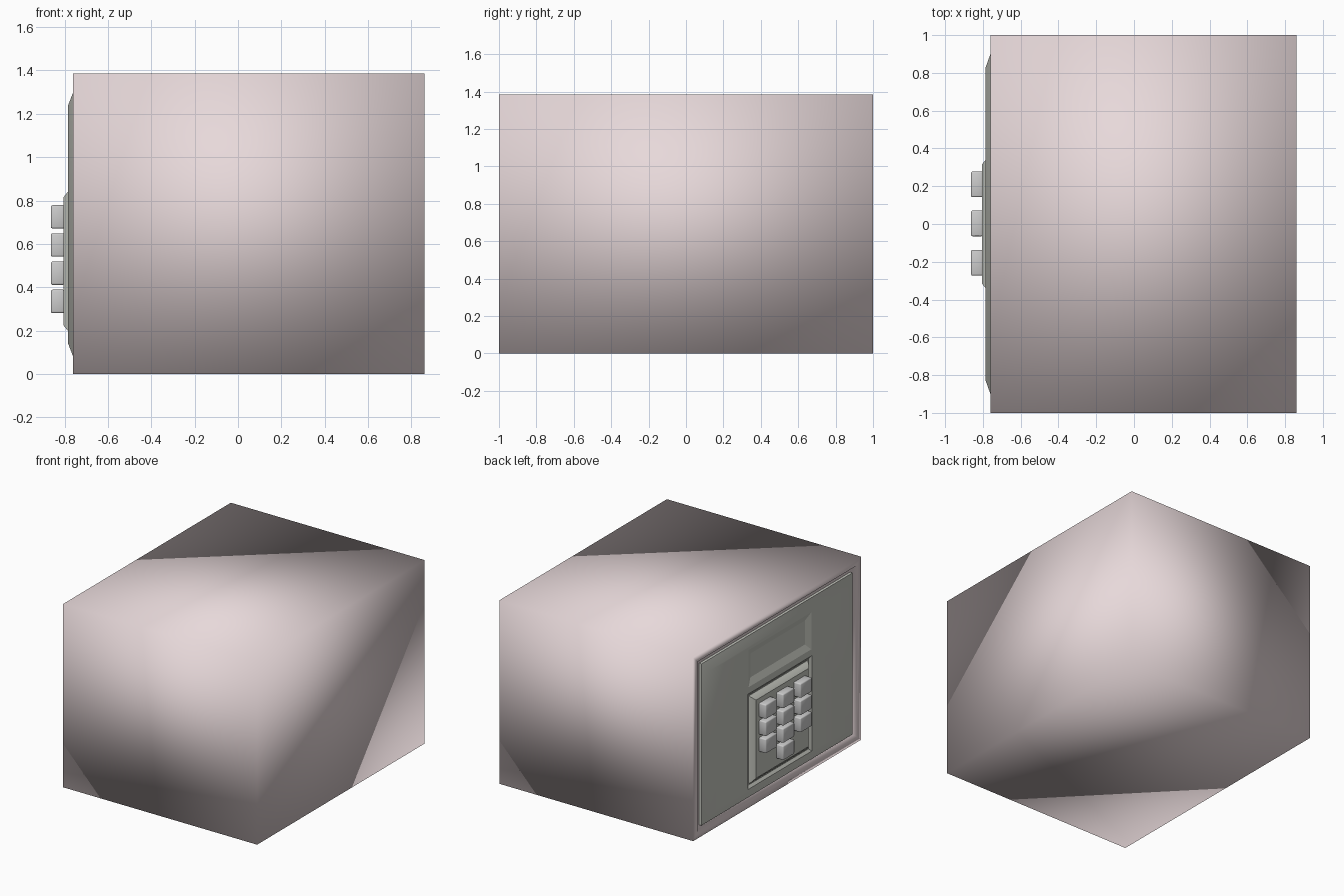
import bpy, bmesh

if "Cube" in bpy.data.objects:
    bpy.data.objects.remove(bpy.data.objects["Cube"])


def material(name, rgb):
    m = bpy.data.materials.new(name)
    m.diffuse_color = (*rgb, 1)
    m.use_nodes = True
    m.node_tree.nodes["Principled BSDF"].inputs["Base Color"].default_value = m.diffuse_color
    return m


PINK = material("body_paint", (0.80, 0.69, 0.70))
PANEL = material("panel_grey", (0.55, 0.56, 0.51))


def finish(bm, name, mat=None):
    bmesh.ops.recalc_face_normals(bm, faces=bm.faces[:])
    me = bpy.data.meshes.new(name)
    bm.to_mesh(me)
    bm.free()
    ob = bpy.data.objects.new(name, me)
    bpy.context.collection.objects.link(ob)
    if mat:
        me.materials.append(mat)
    return ob


def slab(name, rings, mat=None):
    """Closed stack of rectangles facing -x; each ring is (x, y0, y1, z0, z1)."""
    bm = bmesh.new()
    loops = [[bm.verts.new(p) for p in ((x, a, c), (x, b, c), (x, b, d), (x, a, d))]
             for x, a, b, c, d in rings]
    bm.faces.new(loops[0])
    bm.faces.new(loops[-1])
    for lo, hi in zip(loops, loops[1:]):
        for i in range(4):
            j = (i + 1) % 4
            bm.faces.new((lo[i], lo[j], hi[j], hi[i]))
    return finish(bm, name, mat)


def smooth(ob, angle=0.6):
    bpy.ops.object.select_all(action='DESELECT')
    ob.select_set(True)
    bpy.context.view_layer.objects.active = ob
    bpy.ops.object.shade_smooth_by_angle(angle=angle)


# Body: one fully smooth-shaded box with a shallow door rebate on the -x side
body = slab("safe_body", [
    (0.86, -1, 1, 0, 1.385),
    (-0.76, -1, 1, 0, 1.385),
    (-0.76, -0.95, 0.95, 0.045, 1.335),
    (-0.74, -0.93, 0.93, 0.06, 1.32)], PINK)
body.data.shade_smooth()

# Door panel with a chamfered rim
door = slab("door", [
    (-0.73, -0.90, 0.90, 0.08, 1.30),
    (-0.76, -0.90, 0.90, 0.08, 1.30),
    (-0.785, -0.83, 0.83, 0.145, 1.235)], PANEL)
smooth(door)


# Sloped recesses for the display and the keypad
def recess(name, y, z0, z1, inset, depth):
    cutter = slab(name, [
        (-0.785 + depth, -y + inset, y - inset, z0 + inset, z1 - inset),
        (-0.785, -y, y, z0, z1),
        (-0.85, -y, y, z0, z1)], PANEL)
    cutter.hide_render = True
    cutter.hide_viewport = True
    cutter.display_type = 'WIRE'
    mod = door.modifiers.new(name, 'BOOLEAN')
    mod.operation = 'DIFFERENCE'
    mod.solver = 'EXACT'
    mod.object = cutter


recess("display_recess", 0.375, 0.93, 1.21, 0.05, 0.02)
recess("keypad_recess", 0.38, 0.16, 0.88, 0.02, 0.015)

# Raised keypad plate
plate = slab("keypad_plate", [
    (-0.765, -0.355, 0.355, 0.185, 0.855),
    (-0.785, -0.34, 0.34, 0.20, 0.84),
    (-0.805, -0.315, 0.315, 0.225, 0.815)], PANEL)
smooth(plate)

# Buttons: three rows of three plus one in the middle of the bottom row
for row, z in enumerate((0.725, 0.595, 0.465, 0.335)):
    for col, y in enumerate((0.21, 0.003, -0.205)):
        if row == 3 and col != 1:
            continue
        key = slab(f"button_{row}_{col}", [
            (-0.80, y - 0.068, y + 0.068, z - 0.054, z + 0.054),
            (-0.863, y - 0.068, y + 0.068, z - 0.054, z + 0.054)])
        bev = key.modifiers.new("soft_edges", 'BEVEL')
        bev.width = 0.008
        bev.segments = 2
        key.data.shade_smooth()
